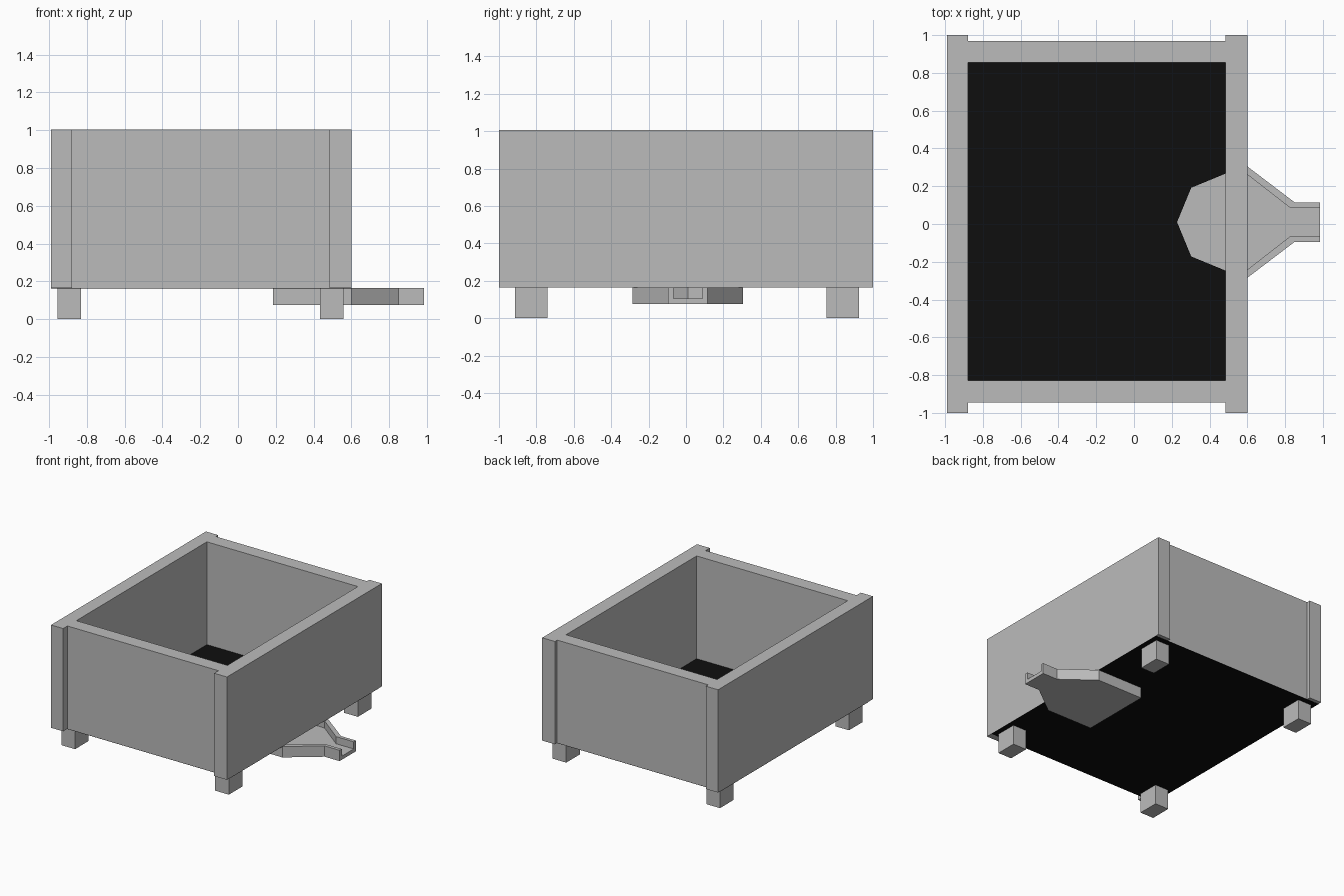
import bpy
import bmesh

cube = bpy.data.objects.get("Cube")
if cube:
    bpy.data.objects.remove(cube, do_unlink=True)


def material(name, value):
    mat = bpy.data.materials.new(name)
    mat.use_nodes = True
    colour = (value, value, value, 1)
    mat.diffuse_color = colour
    mat.node_tree.nodes["Principled BSDF"].inputs["Base Color"].default_value = colour
    return mat


grey = material("plain_grey", 0.5)
black = material("floor_black", 0.0045)


def prism(name, outline, z0, z1, mat):
    """Extrude a flat outline from z0 up to z1."""
    bm = bmesh.new()
    face = bm.faces.new([bm.verts.new((x, y, z0)) for x, y in outline])
    top = bmesh.ops.extrude_face_region(bm, geom=[face])["geom"]
    for v in top:
        if isinstance(v, bmesh.types.BMVert):
            v.co.z = z1
    bmesh.ops.recalc_face_normals(bm, faces=bm.faces)
    mesh = bpy.data.meshes.new(name)
    bm.to_mesh(mesh)
    bm.free()
    mesh.materials.append(mat)
    obj = bpy.data.objects.new(name, mesh)
    bpy.context.collection.objects.link(obj)
    return obj


def box(name, x0, x1, y0, y1, z0, z1):
    return prism(name, [(x0, y0), (x1, y0), (x1, y1), (x0, y1)], z0, z1, grey)


def both_sides(half):
    """Mirror (x, half width) pairs about the chute's centre line."""
    mid = 0.01
    return [(x, mid + w) for x, w in half] + [(x, mid - w) for x, w in reversed(half) if w]


BASE, TOP = 0.165, 1.005

# Walls: the two long sides run past the end walls
box("right_wall", -0.99, -0.88, -1, 1, BASE, TOP)
box("left_wall", 0.485, 0.6, -1, 1, BASE, TOP)
box("front_wall", -0.88, 0.485, -0.945, -0.83, BASE, TOP)
box("back_wall", -0.88, 0.485, 0.855, 0.97, BASE, TOP)

# Feet
for side, x in (("right", -0.955), ("left", 0.435)):
    for end, y in (("front", -0.915), ("back", 0.75)):
        box(f"{end}_{side}_foot", x, x + 0.123, y, y + 0.175, 0, BASE)

# Thin floor with a half-octagon drain opening on the spout side
drain = [(0.485, 0.257), (0.303, 0.182), (0.228, 0)]
opening = both_sides([(0.6, 0.257)] + drain)
floor = [(0.6, 0.97), *opening, (0.6, -0.945), (-0.99, -0.945), (-0.99, 0.97)]
prism("floor", floor, 0.163, 0.1655, black)

# Spout: a base plate and a raised rim, open at the nose
outer = [(0.985, 0.105), (0.85, 0.105), (0.6, 0.295), (0.186, 0.295)]
inner = [(0.985, 0.077), (0.825, 0.077), (0.6, 0.252)] + drain
prism("spout_base", both_sides(outer), 0.075, 0.105, grey)
prism("spout_rim", both_sides(outer) + both_sides(inner)[::-1], 0.105, 0.1635, grey)
